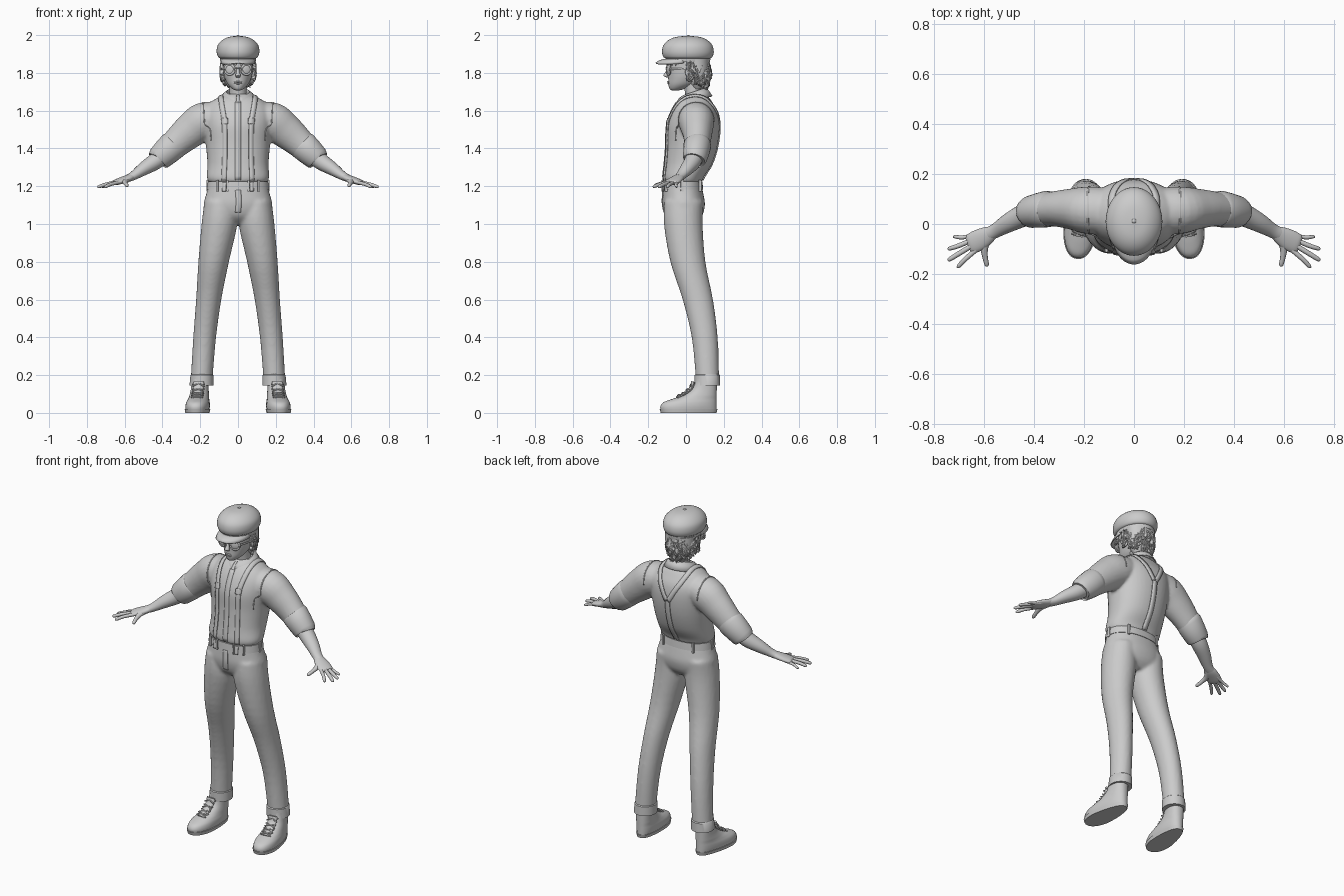
import bpy, bmesh, math, random
from mathutils import Vector, Matrix
from mathutils.bvhtree import BVHTree

random.seed(4)
X, Y, Z = Vector((1, 0, 0)), Vector((0, 1, 0)), Vector((0, 0, 1))


def spline(rows, sub):
    """Catmull-Rom through rows of any width."""
    rows = [tuple(r) for r in rows]
    out = []
    for i in range(len(rows) - 1):
        p0, p1, p2, p3 = rows[max(i - 1, 0)], rows[i], rows[i + 1], rows[min(i + 2, len(rows) - 1)]
        for k in range(sub):
            t = k / sub
            out.append([b + .5 * t * (c - a + t * (2 * a - 5 * b + 4 * c - d + t * (3 * (b - c) + d - a)))
                        for a, b, c, d in zip(p0, p1, p2, p3)])
    return out + [list(rows[-1])]


def make(name, bm):
    bmesh.ops.recalc_face_normals(bm, faces=bm.faces)
    me = bpy.data.meshes.new(name)
    bm.to_mesh(me)
    bm.free()
    ob = bpy.data.objects.new(name, me)
    bpy.context.collection.objects.link(ob)
    return ob


def tube(name, rows, n=24, sub=4, flat=False, e=2, s=1):
    """Loft ellipses (x, y, z, half width, half height); flat keeps them horizontal."""
    pts = spline([(r[0] * s, *r[1:]) for r in rows], sub)
    bm, rings = bmesh.new(), []
    for i, p in enumerate(pts):
        t = Vector(pts[min(i + 1, len(pts) - 1)][:3]) - Vector(pts[max(i - 1, 0)][:3])
        a = X if flat else t.cross(Z if abs(t.normalized().z) < .98 else Y).normalized()
        b = Y if flat else a.cross(t).normalized()
        ring = []
        for k in range(n):
            c, d = math.cos(math.tau * k / n), math.sin(math.tau * k / n)
            c, d = math.copysign(abs(c) ** (2 / e), c), math.copysign(abs(d) ** (2 / e), d)
            ring.append(bm.verts.new(Vector(p[:3]) + a * c * max(p[3], .0005) + b * d * max(p[4], .0005)))
        rings.append(ring)
    for r, q in zip(rings, rings[1:]):
        for k in range(n):
            bm.faces.new((r[k], r[(k + 1) % n], q[(k + 1) % n], q[k]))
    bm.faces.new(rings[0])
    bm.faces.new(rings[-1])
    return make(name, bm)


def ext(z, x0, x1, y0, y1):
    """Horizontal loft row from its extents."""
    return ((x0 + x1) / 2, (y0 + y1) / 2, z, (x1 - x0) / 2, (y1 - y0) / 2)


def sheet(name, lines, thick):
    """Solidified grid from equal-length lines of points."""
    bm = bmesh.new()
    g = [[bm.verts.new(p) for p in ln] for ln in lines]
    for r, q in zip(g, g[1:]):
        for k in range(len(r) - 1):
            bm.faces.new((r[k], r[k + 1], q[k + 1], q[k]))
    ob = make(name, bm)
    m = ob.modifiers.new("thickness", 'SOLIDIFY')
    m.thickness, m.offset = thick, 0
    return ob


def ball(name, loc, size):
    bm = bmesh.new()
    bmesh.ops.create_uvsphere(bm, u_segments=20, v_segments=12, radius=1)
    bmesh.ops.transform(bm, matrix=Matrix.Translation(loc) @ Matrix.Diagonal((*size, 1)), verts=bm.verts)
    return make(name, bm)


def blend(name, obs, voxel):
    """Fuse overlapping lofts into one smooth garment."""
    bpy.ops.object.select_all(action='DESELECT')
    for o in obs:
        o.select_set(True)
    bpy.context.view_layer.objects.active = obs[0]
    bpy.ops.object.join()
    ob = obs[0]
    ob.name = name
    m = ob.modifiers.new("fuse", 'REMESH')
    m.mode, m.voxel_size = 'VOXEL', voxel
    m = ob.modifiers.new("relax", 'SMOOTH')
    m.iterations, m.factor = 5, .5
    for m in list(ob.modifiers):
        bpy.ops.object.modifier_apply(modifier=m.name)
    bm = bmesh.new()
    bm.from_mesh(ob.data)
    tree = BVHTree.FromBMesh(bm)
    bm.free()
    return ob, tree


def strap(name, tree, pts, width, lift=.003, s=1):
    """Ribbon snapped onto a garment surface."""
    path = [Vector(p) for p in spline([(p[0] * s, p[1], p[2]) for p in pts], 6)]
    lines = []
    for i, p in enumerate(path):
        q, nrm = tree.find_nearest(p)[:2]
        t = path[min(i + 1, len(path) - 1)] - path[max(i - 1, 0)]
        side = t.cross(nrm).normalized() * width / 2
        ln = []
        for f in (-1, 0, 1):
            h, hn = tree.find_nearest(q + side * f)[:2]
            ln.append(h + hn * lift)
        lines.append(ln)
    return sheet(name, lines, .006)


# shirt: torso and sleeves
torso = [ext(z, -w, w, a, b) for z, w, a, b in [
    (1.222, .156, -.118, .085), (1.25, .165, -.124, .095), (1.32, .162, -.116, .138), (1.42, .17, -.108, .168),
    (1.52, .18, -.105, .178), (1.59, .18, -.083, .168), (1.64, .15, -.055, .142), (1.67, .105, -.028, .122),
    (1.69, .06, 0, .1)]]
arm = [(.08, .05, 1.575, .09, .075), (.18, .055, 1.545, .095, .1), (.25, .06, 1.495, .082, .093),
       (.32, .06, 1.435, .07, .08), (.41, .05, 1.35, .06, .062)]
shirt, skin = blend("shirt", [tube("torso", torso, 40, flat=True, e=2.2)] +
                    [tube("sleeve", arm, s=s) for s in (1, -1)], .008)

# trousers: hips and legs
hips = [ext(z, -w, w, a, b) for z, w, a, b in [
    (1.225, .152, -.117, .078), (1.16, .168, -.123, .092), (1.1, .182, -.124, .1), (1.04, .165, -.105, .085),
    (1.0, .09, -.06, .05)]]
leg = [ext(*r) for r in [
    (1.12, .015, .178, -.115, .09), (1.0, .004, .193, -.117, .088), (.8, .048, .21, -.083, .103),
    (.6, .088, .222, -.018, .143), (.4, .116, .237, .03, .168), (.2, .133, .249, .05, .175),
    (.15, .135, .251, .05, .175)]]
trousers, cloth = blend("trousers", [tube("hips", hips, 40, flat=True, e=2.2)] +
                        [tube("leg", leg, flat=True, s=s) for s in (1, -1)], .009)

# waistband and belt loops
band = [ext(z, -w, w, a, b) for z, w, a, b in [(1.182, .165, -.127, .091), (1.225, .16, -.124, .087)]]
tube("waistband", band, 48, 1, True, 2.2)
for s in (1, -1):
    for x, y in [(.055, -.122), (.11, -.105), (.162, -.02), (.1, .075)]:
        tube("belt_loop", [(x, y, 1.172, .006, .008), (x, y, 1.232, .006, .008)], 8, 1, True, 5, s)
strap("fly_flap", cloth, [(.0, -.13, 1.18), (.004, -.13, 1.12), (0, -.12, 1.06)], .03, .001)

# suspenders, clasps and shirt placket
for s in (1, -1):
    strap("suspender", skin, [(.078, -.13, 1.225), (.078, -.13, 1.4), (.08, -.12, 1.55), (.09, -.04, 1.65),
          (.095, .05, 1.69), (.085, .13, 1.65), (.05, .19, 1.58), (.006, .2, 1.5)], .026, s=s)
    strap("strap_clasp", skin, [(.079, -.13, 1.535), (.08, -.125, 1.57)], .034, .006, s)
    strap("trouser_button_tab", cloth, [(.078, -.14, 1.175), (.078, -.14, 1.225)], .02, .008, s)
    strap("shoulder_seam", skin, [(.17, -.08, 1.44), (.18, -.07, 1.54), (.185, .0, 1.64),
          (.185, .1, 1.64), (.18, .16, 1.54)], .006, 0, s)
strap("back_suspender", skin, [(0, .2, 1.51), (0, .18, 1.38), (0, .1, 1.225)], .03)
strap("placket", skin, [(0, -.13, 1.23), (0, -.12, 1.45), (0, -.06, 1.65)], .03, 0)

# collar
lines = []
for i in range(33):
    a = math.radians(-84 + 348 * i / 32)
    c, d = math.cos(a), math.sin(a)
    z = 1.686 + .02 * d
    lines.append([(.056 * c, .042 + .055 * d, z - .02), (.062 * c, .042 + .06 * d, z + .012),
                  (.078 * c, .042 + .076 * d, z), (.095 * c, .042 + .096 * d, z - .03)])
sheet("collar", lines, .006)

for s in (1, -1):
    # rolled sleeves, forearms, hands
    tube("sleeve_roll", [(.335, .06, 1.425, .066, .07), (.345, .06, 1.415, .073, .078),
         (.415, .048, 1.35, .064, .067), (.425, .046, 1.34, .054, .056)], sub=2, s=s)
    tube("forearm", [(.39, .05, 1.37, .046, .046), (.44, .035, 1.33, .045, .044), (.5, .005, 1.292, .038, .035),
         (.55, -.025, 1.258, .029, .024), (.58, -.04, 1.243, .028, .02)], s=s)
    tube("palm", [(.555, -.028, 1.255, .022, .018), (.585, -.045, 1.241, .035, .019),
         (.62, -.064, 1.229, .042, .017), (.65, -.079, 1.219, .04, .014), (.662, -.084, 1.216, .03, .008)], s=s)
    for fx, fy, tx, ty, r in [(.64, -.109, .708, -.172, .0095), (.652, -.09, .744, -.145, .01),
                              (.655, -.071, .744, -.102, .0095), (.645, -.052, .722, -.055, .008)]:
        mx, my = (fx + tx) / 2, (fy + ty) / 2
        tube("finger", [(fx - .015, fy + .01, 1.222, r, r), (mx, my, 1.21, r, r),
             (tx - .008, ty + .004, 1.198, r * .85, r * .85), (tx, ty, 1.196, .002, .002)], 12, s=s)
    tube("thumb", [(.577, -.05, 1.238, .016, .014), (.597, -.09, 1.226, .016, .013), (.595, -.13, 1.214, .011, .011),
         (.588, -.162, 1.204, .009, .009), (.586, -.17, 1.202, .002, .002)], 12, s=s)

    # trouser turn-ups
    tube("turn_up", [ext(.2, .129, .252, .045, .179), ext(.205, .135, .247, .051, .174)][::-1] +
         [ext(.145, .129, .257, .045, .18)], 32, 1, True, s=s)

    # shoes: upper, sole, heel, tongue, laces
    upper = [ext(z, -w, w, y0, .163) for z, w, y0 in [
        (.015, .064, -.136), (.035, .065, -.137), (.055, .062, -.122), (.072, .056, -.08), (.09, .051, -.025),
        (.12, .047, .025), (.155, .046, .045), (.18, .046, .05)]]
    sole = [ext(z, -w, w, y0, y1) for z, w, y0, y1 in [(0, .066, -.135, .162), (.02, .069, -.141, .167)]]
    parts = [tube("shoe", upper, 32, flat=True, e=2.3), tube("shoe_sole", sole, 40, 1, True, 2.3)]
    for p in parts:
        for v in p.data.vertices:
            if v.co.y > -.05:
                v.co.x *= 1 - .2 * min((v.co.y + .05) / .15, 1) * max(0, 1 - v.co.z / .09)
    parts.append(tube("shoe_tongue", [(0, -.05, .08, .024, .008), (0, -.01, .1, .026, .01),
                 (0, .025, .13, .027, .01), (0, .038, .165, .028, .01)], 16))
    for i in range(4):
        y, z = -.045 + .023 * i, .09 + .006 * i + .0045 * i * i
        for f in (1, -1):
            parts.append(tube("shoe_lace", [(-.032 * f, y, z - .008, .004, .004), (0, y + .004, z + .006, .004, .004),
                         (.032 * f, y + .016, z + .004, .004, .004)], 8))
    M = Matrix.Translation((s * .2, .12, 0)) @ Matrix.Rotation(s * math.radians(6), 4, 'Z') @ Matrix.Translation((0, -.12, 0))
    for p in parts:
        p.data.transform(M)

    # ears and round goggles
    ball("ear", (s * .08, .025, 1.79), (.01, .018, .03))
    R = Matrix.Translation((s * .044, -.092, 1.818)) @ Matrix.Rotation(s * .35, 4, 'Z')
    ring = [(.026 * math.cos(k * math.tau / 24), 0, .026 * math.sin(k * math.tau / 24)) for k in range(25)]
    tube("goggle_rim", [(*(R @ Vector(p)), .005, .007) for p in ring], 10, 1)
    lens = ball("goggle_lens", (0, 0, 0), (.025, .007, .025))
    lens.data.transform(R)
    tube("goggle_arm", [(.066, -.083, 1.82, .004, .005), (.082, -.03, 1.82, .004, .005),
         (.084, .03, 1.818, .004, .005)], 10, s=s)
    tube("eyebrow", [(.02, -.098, 1.848, .004, .004), (.045, -.09, 1.853, .005, .004), (.065, -.07, 1.848, .002, .002)], 8, s=s)
tube("goggle_bridge", [(-.02, -.1, 1.822, .004, .004), (0, -.106, 1.826, .004, .004), (.02, -.1, 1.822, .004, .004)], 10)

# head, neck, nose, lips
tube("neck", [(0, .05, 1.64, .05, .05), (0, .04, 1.7, .046, .046), (0, .03, 1.78, .048, .05)], flat=True)
tube("head", [ext(z, -w, w, a, b) for z, w, a, b in [
    (1.707, .01, -.072, -.04), (1.714, .028, -.086, -.01), (1.738, .053, -.093, .05), (1.77, .069, -.094, .09),
    (1.8, .077, -.096, .113), (1.84, .081, -.098, .118), (1.88, .08, -.094, .115), (1.93, .05, -.06, .08)]], 36, flat=True)
tube("nose", [(0, -.09, 1.83, .006, .006), (0, -.099, 1.805, .009, .01), (0, -.107, 1.786, .014, .012),
     (0, -.098, 1.776, .009, .006)], 16, flat=True)
for z, y in [(1.752, -.094), (1.744, -.0925)]:
    ball("lip", (0, y, z), (.021, .006, .0045))

# hair: base shell and random locks
tube("hair_base", [ext(z, -w, w, a, b) for z, w, a, b in [
    (1.715, .045, .03, .09), (1.75, .068, .01, .11), (1.79, .083, .01, .122), (1.87, .09, -.02, .125)]], flat=True)
for i in range(110):
    a = math.radians(random.uniform(-12, 192))
    back = max(0, math.sin(a))
    z0 = random.uniform(1.765, 1.87)
    z1 = max(z0 - random.uniform(.05, .08), 1.755 - .05 * back)
    row = []
    for t, r in [(0, .01), (.35, .013), (.75, .009), (1, .001)]:
        z = z0 + (z1 - z0) * t
        k = 1 - max(0, 1.79 - z) * 2.6 + .2 * t * t * random.uniform(.3, 1)
        b = a + .18 * t * random.uniform(-1, 1)
        row.append((.084 * k * math.cos(b), .018 + .104 * k * math.sin(b), z, r, r * .7))
    tube("hair_lock", row, 8, 3)
for x in (-.07, -.055, -.035, -.012, .015, .038, .056, .071):
    y = .01 - .112 * math.sqrt(1 - (x / .088) ** 2)
    tube("fringe_lock", [(x, y + .008, 1.875, .011, .007), (x, y, 1.858, .011, .006), (x * 1.1, y + .002, 1.838, .001, .001)], 8)

# cap: crown, band, visor, button
tube("cap_band", [(0, .01, 1.858, .093, .117), (0, .01, 1.888, .097, .121)], 48, 1, True)
tube("cap_crown", [(0, .01, 1.876, .092, .116), (0, .01, 1.884, .105, .129), (0, .01, 1.91, .113, .137),
     (0, .01, 1.945, .108, .13), (0, .01, 1.973, .084, .104), (0, .01, 1.99, .05, .064), (0, .01, 1.996, .004, .006)], 48, flat=True)
ball("cap_button", (0, .012, 1.995), (.009, .009, .005))
lines = []
for i in range(25):
    a = math.radians(190 + 160 * i / 24)
    f = math.sin(math.pi * i / 24) ** .6
    c, d = math.cos(a), math.sin(a)
    lines.append([(.09 * c * (1 + .08 * k * f), .01 + .114 * d - .056 * f * k,
                   1.872 - .02 * k * k - .012 * abs(c) * f * k) for k in (0, .33, .67, 1)])
sheet("cap_visor", lines, .006)

# smooth shading everywhere
bpy.ops.object.select_all(action='SELECT')
bpy.context.view_layer.objects.active = shirt
bpy.ops.object.shade_smooth_by_angle(angle=math.radians(40))
